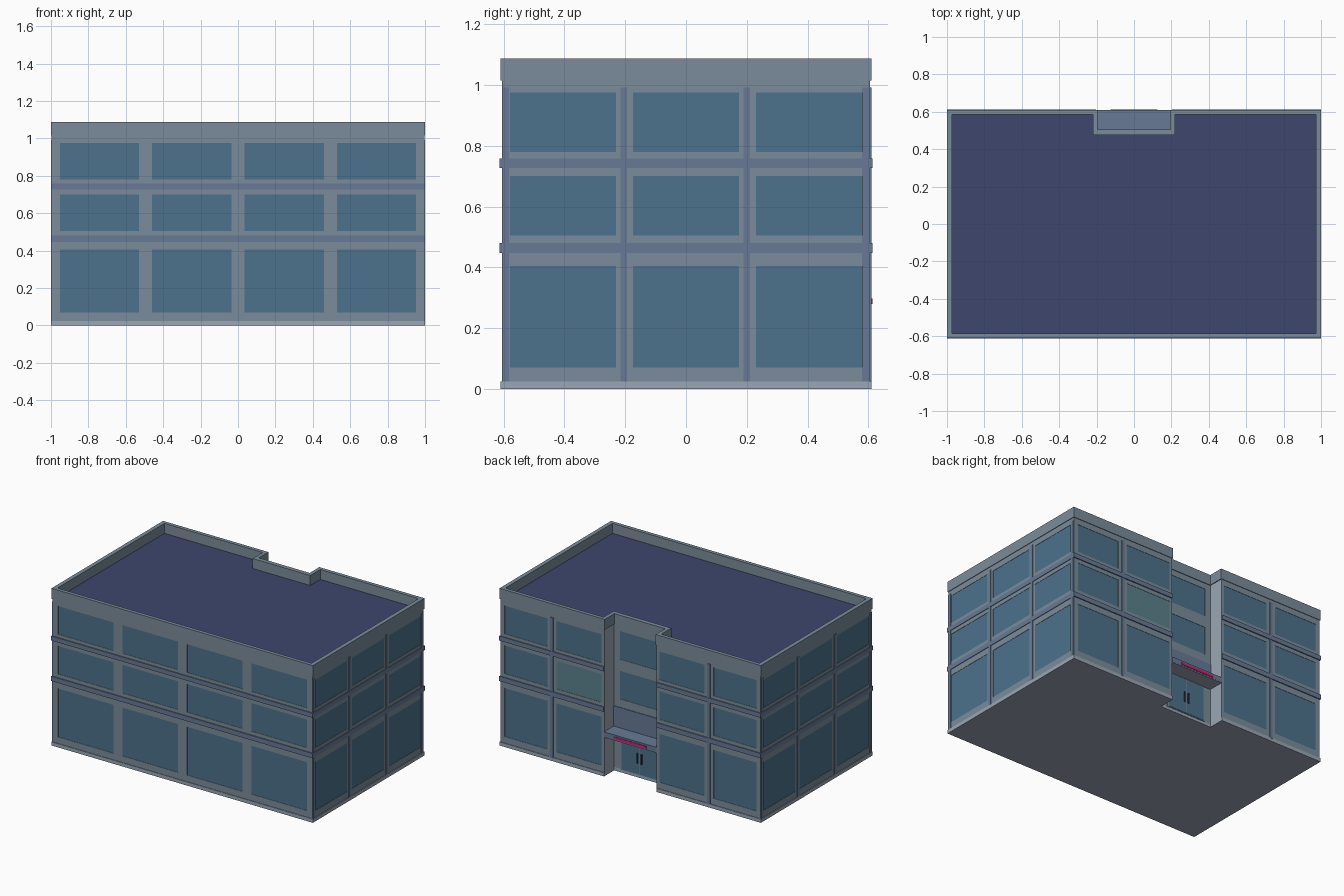
import bpy, bmesh
from mathutils import Vector

if "Cube" in bpy.data.objects:
    bpy.data.objects.remove(bpy.data.objects["Cube"])


def material(name, rgb):
    m = bpy.data.materials.new(name)
    m.diffuse_color = (*rgb, 1)
    m.use_nodes = True
    m.node_tree.nodes["Principled BSDF"].inputs["Base Color"].default_value = m.diffuse_color
    return m


WALL = material("wall_grey", (0.195, 0.262, 0.325))
GLASS = material("glass_blue", (0.073, 0.168, 0.262))
PALE = material("glass_pale", (0.105, 0.223, 0.270))
TRIM = material("trim_blue", (0.138, 0.195, 0.305))
ROOF = material("roof_navy", (0.047, 0.061, 0.153))
BASE = material("base_grey", (0.328, 0.386, 0.460))
PINK = material("accent_pink", (0.65, 0.01, 0.17))
DARK = material("dark_metal", (0.03, 0.04, 0.055))


def finish(name, bm, *mats):
    me = bpy.data.meshes.new(name)
    bm.to_mesh(me)
    bm.free()
    ob = bpy.data.objects.new(name, me)
    bpy.context.collection.objects.link(ob)
    for m in mats:
        me.materials.append(m)
    return ob


def box(name, x, y, z, mat):
    bm = bmesh.new()
    bmesh.ops.create_cube(bm, size=1)
    for v in bm.verts:
        v.co = [(a + b) / 2 + c * (b - a) for (a, b), c in zip((x, y, z), v.co)]
    return finish(name, bm, mat)


def outline(x, y, nx, ny):
    """Footprint with the entrance notch in the back wall."""
    return [(-x, -y), (x, -y), (x, y), (nx, y), (nx, ny), (-nx, ny), (-nx, y), (-x, y)]


def prism(name, pts, z0, z1, mat):
    bm = bmesh.new()
    lo = [bm.verts.new((*p, z0)) for p in pts]
    hi = [bm.verts.new((*p, z1)) for p in pts]
    bm.faces.new(lo[::-1])
    bm.faces.new(hi)
    n = len(pts)
    for i in range(n):
        j = (i + 1) % n
        bm.faces.new((lo[i], lo[j], hi[j], hi[i]))
    return finish(name, bm, mat)


def ring(name, outer, inner, z0, z1, mat):
    bm = bmesh.new()
    loops = [[bm.verts.new((*p, z)) for p in pts]
             for pts, z in ((outer, z0), (outer, z1), (inner, z1), (inner, z0))]
    n = len(outer)
    for k in range(4):
        a, b = loops[k], loops[(k + 1) % 4]
        for i in range(n):
            j = (i + 1) % n
            bm.faces.new((a[i], a[j], b[j], b[i]))
    return finish(name, bm, mat)


STOREYS = [(0.07, 0.405), (0.505, 0.70), (0.78, 0.975)]


def facade(name, start, end, windows=(), storeys=STOREYS, pale=None, wall=WALL):
    """Wall grid from start to end with recessed glass in the window cells."""
    a, b = Vector((*start, 0)), Vector((*end, 0))
    d = (b - a).normalized()
    normal = Vector((d.y, -d.x, 0))
    us = [0] + [u for w in windows for u in w] + [(b - a).length]
    zs = [0.02] + [z for s in storeys for z in s] + [1.02]
    bm = bmesh.new()
    grid = [[bm.verts.new(a + d * u + Vector((0, 0, z))) for z in zs] for u in us]
    panes = []
    for i in range(len(us) - 1):
        for j in range(len(zs) - 1):
            f = bm.faces.new((grid[i][j], grid[i + 1][j], grid[i + 1][j + 1], grid[i][j + 1]))
            if i % 2 and j % 2:
                panes.append((f, 2 if (i // 2, j // 2) == pale else 1))
    for f, idx in panes:
        new = bmesh.ops.extrude_discrete_faces(bm, faces=[f])["faces"][0]
        bmesh.ops.translate(bm, verts=new.verts[:], vec=-normal * 0.002)
        new.material_index = idx
    return finish(name, bm, wall, GLASS, PALE)


X, Y, NX, NY = 0.996, 0.606, 0.2, 0.5

# Outer walls
facade("front_wall", (-X, -Y), (X, -Y),
       [(c + X - 0.212, c + X + 0.212) for c in (-0.74, -0.247, 0.247, 0.74)])
side = [(c + Y - 0.175, c + Y + 0.175) for c in (-0.405, 0, 0.405)]
facade("right_wall", (X, -Y), (X, Y), side)
facade("left_wall", (-X, Y), (-X, -Y), side)
facade("back_wall_right", (X, Y), (NX, Y), [(0.033, 0.36), (0.43, 0.775)], pale=(1, 1))
facade("back_wall_left", (-NX, Y), (-X, Y), [(0.021, 0.366), (0.436, 0.763)])

# Entrance recess
facade("recess_wall_right", (NX, Y), (NX, NY), wall=BASE)
facade("recess_wall_left", (-NX, NY), (-NX, Y), wall=BASE)
facade("recess_wall_back", (NX, NY), (-NX, NY), [(0.045, 0.355)], STOREYS[1:])

# Plinth, floor bands, roof and parapet
prism("plinth", outline(1, 0.61, NX, NY), 0, 0.025, BASE)
for i, (z0, z1) in enumerate([(0.447, 0.48), (0.727, 0.758)]):
    prism(f"floor_band_{i + 1}", outline(1, 0.613, NX + 0.003, NY - 0.01), z0, z1, TRIM)
prism("roof", outline(0.98, 0.595, 0.21, 0.49), 0.99, 1.018, ROOF)
ring("parapet", outline(1, 0.61, 0.195, 0.505), outline(0.972, 0.585, 0.22, 0.475),
     1.015, 1.087, WALL)

# Pilasters on the sides and back wings
for s, label in ((1, "right"), (-1, "left")):
    for i, y in enumerate((-0.593, -0.205, 0.2, 0.59)):
        box(f"{label}_pilaster_{i + 1}", sorted((s * 0.98, s * 0.9995)),
            (y - 0.011, y + 0.011), (0.02, 0.992), TRIM)
    box(f"{label}_back_pilaster", (s * 0.6 - 0.011, s * 0.6 + 0.011),
        (0.59, 0.611), (0.02, 0.992), TRIM)

# Canopy over the entrance
box("canopy", (-NX, NX), (0.495, 0.61), (0.272, 0.308), TRIM)
box("canopy_underside", (-0.199, 0.199), (0.5, 0.609), (0.269, 0.273), BASE)
box("canopy_stripe", (-0.125, 0.125), (0.605, 0.613), (0.28, 0.297), PINK)
box("canopy_back_panel", (-NX, NX), (0.49, 0.504), (0.30, 0.448), TRIM)

# Double door with handles
box("door_frame", (-0.15, 0.15), (0.49, 0.503), (0.02, 0.27), WALL)
for s, label in ((1, "right"), (-1, "left")):
    box(f"{label}_door", sorted((s * 0.002, s * 0.14)), (0.49, 0.505), (0.025, 0.265), GLASS)
    box(f"{label}_door_handle", sorted((s * 0.012, s * 0.02)), (0.505, 0.514),
        (0.10, 0.17), DARK)
